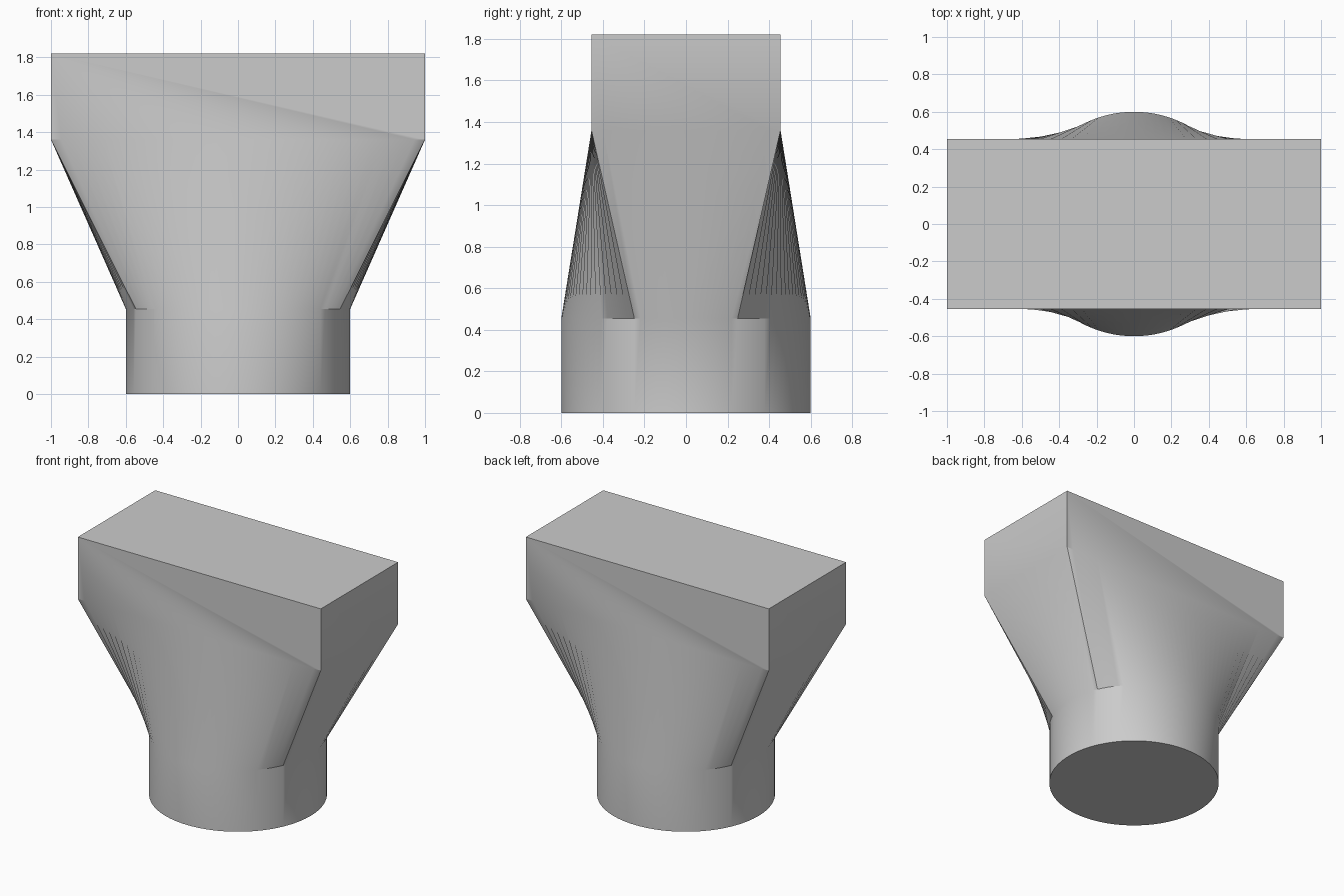
import bpy, bmesh, math

cube = bpy.data.objects.get("Cube")
if cube:
    bpy.data.objects.remove(cube)

HX, HY, R = 1.0, 0.455, 0.6             # rectangle half sizes, pipe radius
Z_ROUND, Z_BOX, Z_TOP = 0.455, 1.36, 1.82
CORNER = math.atan2(HY, HX)             # pipe angle that meets each corner

grey = bpy.data.materials.new("plain grey")
grey.use_nodes = True
colour = (0.6, 0.6, 0.6, 1)
grey.diffuse_color = colour
grey.node_tree.nodes["Principled BSDF"].inputs["Base Color"].default_value = colour

# Four sectors: start corner, end corner, start angle, end angle, steps
corners = [(HX, -HY), (HX, HY), (-HX, HY), (-HX, -HY)]
angles = [-CORNER, CORNER, math.pi - CORNER, math.pi + CORNER, 2 * math.pi - CORNER]
steps = [16, 36, 16, 36]

bm = bmesh.new()
base, round_ring, box_ring, starts = [], [], [], []
for s in range(4):
    (x0, y0), (x1, y1) = corners[s], corners[(s + 1) % 4]
    starts.append(len(base))
    for i in range(steps[s]):
        t = i / steps[s]
        a = angles[s] + (angles[s + 1] - angles[s]) * t
        x, y = R * math.cos(a), R * math.sin(a)
        base.append(bm.verts.new((x, y, 0)))
        round_ring.append(bm.verts.new((x, y, Z_ROUND)))
        box_ring.append(bm.verts.new((x0 + (x1 - x0) * t, y0 + (y1 - y0) * t, Z_BOX)))
top = [bm.verts.new((x, y, Z_TOP)) for x, y in corners]

# Round pipe and ruled transition
n = len(base)
for lower, upper in ((base, round_ring), (round_ring, box_ring)):
    for i in range(n):
        j = (i + 1) % n
        bm.faces.new((lower[i], lower[j], upper[j], upper[i]))

# Rectangular collar
for s in range(4):
    edge = [box_ring[(starts[s] + k) % n] for k in range(steps[s] + 1)]
    bm.faces.new(edge + [top[(s + 1) % 4], top[s]])

# End caps
bm.faces.new(top)
bm.faces.new(base[::-1])

mesh = bpy.data.meshes.new("duct_transition")
bm.to_mesh(mesh)
bm.free()
mesh.materials.append(grey)
duct = bpy.data.objects.new("duct_transition", mesh)
bpy.context.collection.objects.link(duct)

bpy.ops.object.select_all(action="DESELECT")
duct.select_set(True)
bpy.context.view_layer.objects.active = duct
bpy.ops.object.shade_smooth_by_angle(angle=math.radians(30))
